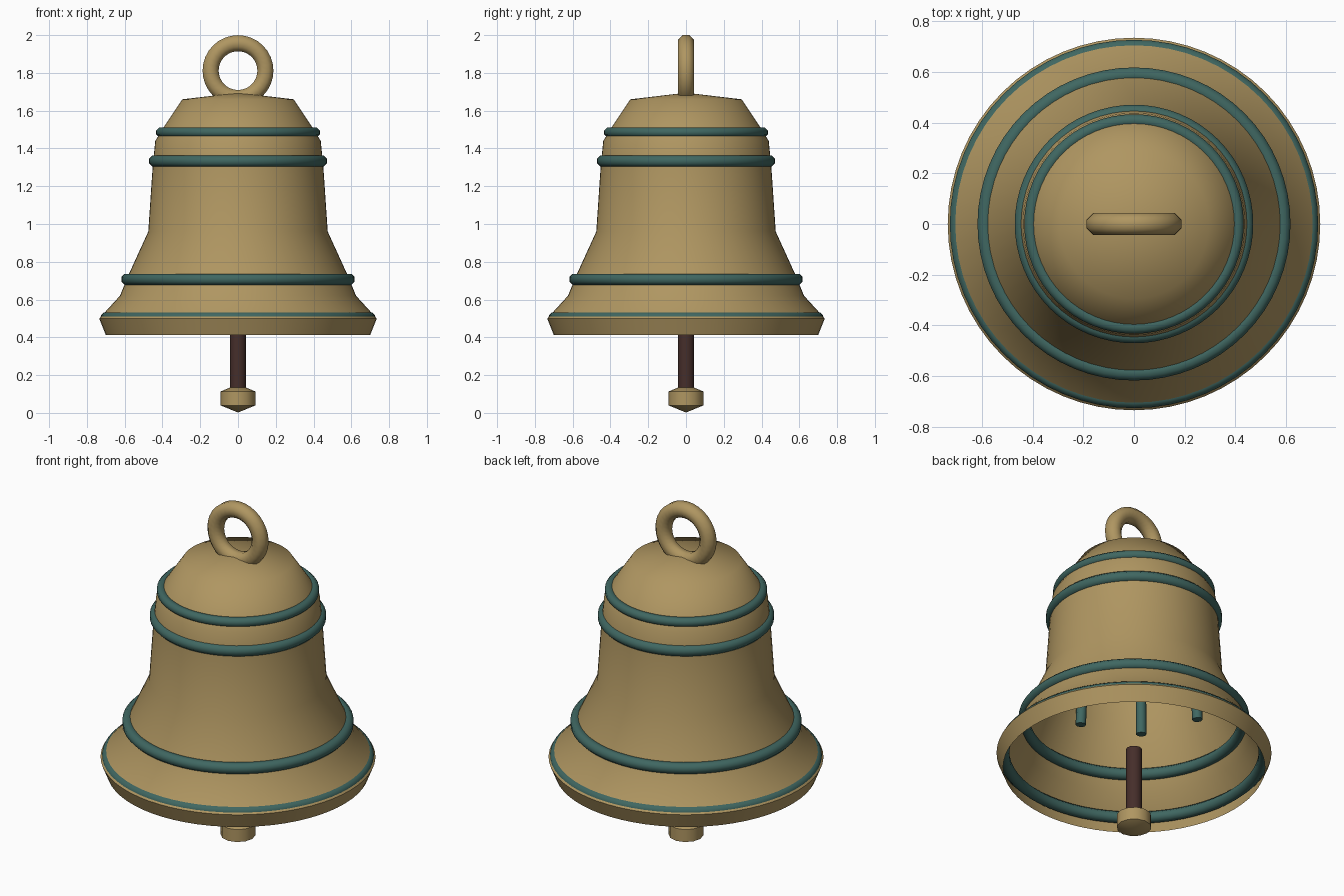
import bpy, bmesh
from math import sin, cos, pi, radians
from mathutils import Vector

if "Cube" in bpy.data.objects:
    bpy.data.objects.remove(bpy.data.objects["Cube"])


def material(name, rgb):
    m = bpy.data.materials.new(name)
    m.diffuse_color = (*rgb, 1)
    m.use_nodes = True
    m.node_tree.nodes["Principled BSDF"].inputs["Base Color"].default_value = m.diffuse_color
    return m


GOLD = material("aged_brass", (0.43, 0.305, 0.12))
TEAL = material("verdigris", (0.05, 0.135, 0.12))
DARK = material("dark_wood", (0.06, 0.027, 0.023))


def finish(name, bm, mat, angle=50):
    bmesh.ops.remove_doubles(bm, verts=bm.verts, dist=1e-5)
    bmesh.ops.recalc_face_normals(bm, faces=bm.faces)
    me = bpy.data.meshes.new(name)
    bm.to_mesh(me)
    bm.free()
    ob = bpy.data.objects.new(name, me)
    bpy.context.collection.objects.link(ob)
    me.materials.append(mat)
    bpy.ops.object.select_all(action='DESELECT')
    bpy.context.view_layer.objects.active = ob
    ob.select_set(True)
    bpy.ops.object.shade_smooth_by_angle(angle=radians(angle))
    return ob


def lathe(name, profile, mat, steps=64, angle=50, closed=False):
    """Spin an (r, z) profile around the z axis."""
    bm = bmesh.new()
    vs = [bm.verts.new((r, 0, z)) for r, z in profile]
    pairs = list(zip(vs, vs[1:])) + ([(vs[-1], vs[0])] if closed else [])
    es = [bm.edges.new(p) for p in pairs]
    bmesh.ops.spin(bm, geom=vs + es, cent=(0, 0, 0), axis=(0, 0, 1),
                   angle=2 * pi, steps=steps, use_merge=True)
    return finish(name, bm, mat, angle)


def ring(name, major, minor, z, mat, steps=64):
    pts = [(major + minor * cos(a), z + minor * sin(a))
           for a in ((i + 0.5) * pi / 4 for i in range(8))]
    return lathe(name, pts, mat, steps, 60, True)


def rod(name, a, b, radius, mat, sides):
    a, b = Vector(a), Vector(b)
    bm = bmesh.new()
    bmesh.ops.create_cone(bm, cap_ends=True, segments=sides, radius1=radius,
                          radius2=radius, depth=(b - a).length)
    rot = (b - a).to_track_quat('Z', 'Y').to_matrix()
    bmesh.ops.rotate(bm, verts=bm.verts, cent=(0, 0, 0), matrix=rot)
    bmesh.ops.translate(bm, verts=bm.verts, vec=(a + b) / 2)
    return finish(name, bm, mat)


# Thin open bell shell
lathe("bell_shell", [(0, 1.695), (0.295, 1.66), (0.395, 1.51), (0.438, 1.44),
                     (0.452, 1.30), (0.475, 0.96), (0.58, 0.73), (0.625, 0.62),
                     (0.735, 0.50), (0.70, 0.412)], GOLD)

# Decorative bands, visible on both sides of the shell
for name, major, minor, z in (("crown_band", 0.408, 0.027, 1.485),
                              ("shoulder_band", 0.441, 0.032, 1.333),
                              ("waist_band", 0.588, 0.032, 0.707),
                              ("lip_band", 0.697, 0.032, 0.503)):
    ring(name, major, minor, z, TEAL)

# Hanging loop, standing in the xz plane
loop = ring("hanging_loop", 0.145, 0.046, 0, GOLD, 32)
loop.rotation_euler.x = pi / 2
loop.location.z = 1.812

# Vertical ribs around the inside wall
for i in range(8):
    c, s = cos(i * pi / 4), sin(i * pi / 4)
    rod(f"inner_rib_{i + 1}", (0.443 * c, 0.443 * s, 0.87),
        (0.41 * c, 0.41 * s, 1.38), 0.028, TEAL, 8)

# Clapper
rod("clapper_rod", (0, 0, 0.10), (0, 0, 0.52), 0.043, DARK, 16)
lathe("clapper_weight", [(0, 0.002), (0.093, 0.04), (0.093, 0.113), (0, 0.152)],
      GOLD, 12, 40)
